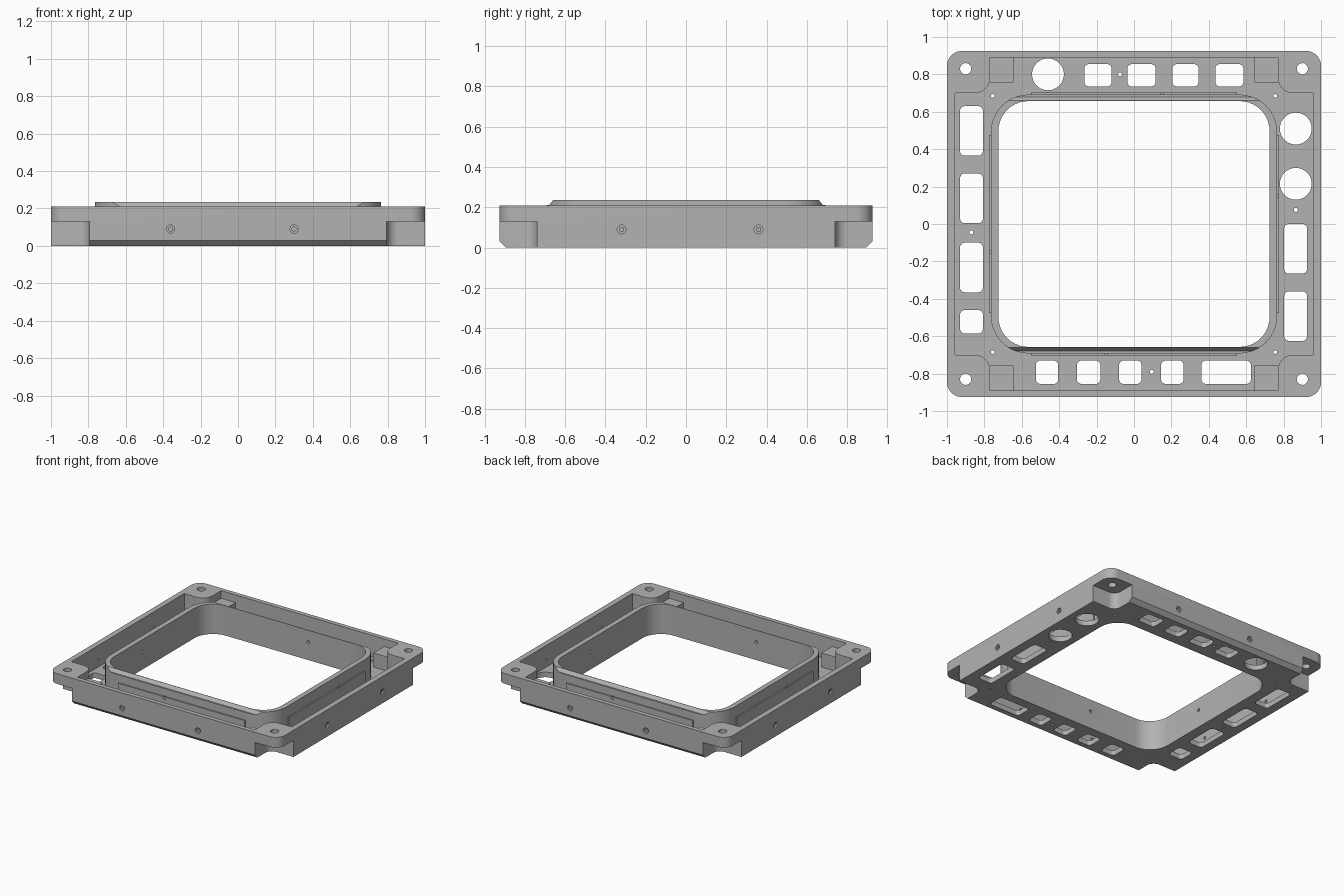
import bpy, bmesh, math
from mathutils import Vector

cube = bpy.data.objects.get("Cube")
if cube:
    bpy.data.objects.remove(cube, do_unlink=True)

WALL_TOP, RING_TOP, FLOOR = 0.21, 0.235, 0.04
QUADS = [(1, 1), (-1, 1), (-1, -1), (1, -1)]

metal = bpy.data.materials.new("grey metal")
metal.use_nodes = True
grey = (0.45, 0.45, 0.45, 1)
metal.diffuse_color = grey
metal.node_tree.nodes["Principled BSDF"].inputs["Base Color"].default_value = grey


def rounded(corners, steps=10):
    """Outline of right-angled corners (x, y, radius)."""
    out = []
    for i, (x, y, r) in enumerate(corners):
        p = Vector((x, y))
        if r == 0:
            out.append(p)
            continue
        d1 = (Vector(corners[i - 1][:2]) - p).normalized()
        d2 = (Vector(corners[(i + 1) % len(corners)][:2]) - p).normalized()
        c = p + (d1 + d2) * r
        for k in range(steps + 1):
            t = math.pi / 2 * k / steps
            out.append(c - r * (d2 * math.cos(t) + d1 * math.sin(t)))
    return out


def rect(x0, x1, y0, y1, r=0.0):
    return rounded([(x0, y0, r), (x1, y0, r), (x1, y1, r), (x0, y1, r)])


def centred(x, y, r=0.0):
    return rect(-x, x, -y, y, r)


def circle(x, y, r, n=32):
    return [Vector((x + r * math.cos(2 * math.pi * k / n),
                    y + r * math.sin(2 * math.pi * k / n))) for k in range(n)]


def mirrored(outline, sx, sy):
    return [Vector((p.x * sx, p.y * sy)) for p in outline]


AXES = {"z": lambda u, v, w: (u, v, w),
        "x": lambda u, v, w: (w, u, v),
        "y": lambda u, v, w: (u, w, v)}


def prisms(name, outlines, lo, hi, axis="z"):
    """One mesh of separate outlines extruded along an axis."""
    bm = bmesh.new()
    place = AXES[axis]
    for outline in outlines:
        a = [bm.verts.new(place(p.x, p.y, lo)) for p in outline]
        b = [bm.verts.new(place(p.x, p.y, hi)) for p in outline]
        bm.faces.new(a)
        bm.faces.new(b)
        for i in range(len(a)):
            bm.faces.new((a[i - 1], a[i], b[i], b[i - 1]))
    bmesh.ops.recalc_face_normals(bm, faces=bm.faces[:])
    mesh = bpy.data.meshes.new(name)
    bm.to_mesh(mesh)
    bm.free()
    mesh.materials.append(metal)
    obj = bpy.data.objects.new(name, mesh)
    bpy.context.collection.objects.link(obj)
    return obj


def combine(target, tool, operation="DIFFERENCE"):
    mod = target.modifiers.new(tool.name, "BOOLEAN")
    mod.operation, mod.solver, mod.object = operation, "EXACT", tool
    bpy.context.view_layer.objects.active = target
    bpy.ops.object.modifier_apply(modifier=mod.name)
    bpy.data.objects.remove(tool, do_unlink=True)


# Outer tray with a cavity that steps around the corner pillars
frame = prisms("tray_frame", [centred(1, 0.925, 0.08)], 0, WALL_TOP)
cavity = []
for sx, sy in QUADS:
    step = [(0.957, 0.70, 0), (0.77, 0.70, 0.08), (0.77, 0.89, 0)]
    step = [(x * sx, y * sy, r) for x, y, r in step]
    cavity += step if sx * sy > 0 else step[::-1]
combine(frame, prisms("cavity", [rounded(cavity)], FLOOR, 0.5))

# Rounded notches under the corners, and bolt holes through the ledges
notch = rounded([(0.795, 0.74, 0.06), (1.1, 0.74, 0), (1.1, 1.1, 0), (0.795, 1.1, 0)])
combine(frame, prisms("notches", [mirrored(notch, *q) for q in QUADS], -0.1, 0.13))
combine(frame, prisms("bolt_holes", [circle(0.9 * sx, 0.83 * sy, 0.03) for sx, sy in QUADS], -0.1, 0.5))

# Corner blocks inside the cavity
block = rect(0.645, 0.78, 0.757, 0.91)
combine(frame, prisms("corner_blocks", [mirrored(block, *q) for q in QUADS], 0.02, 0.15), "UNION")

# Inner ring with raised strips on its outside, then its opening
combine(frame, prisms("inner_ring", [centred(0.765, 0.692, 0.2)], 0.02, RING_TOP), "UNION")
combine(frame, prisms("side_strips", [centred(0.775, 0.475)], 0.02, 0.15), "UNION")
combine(frame, prisms("end_strips", [centred(0.55, 0.702)], 0.02, 0.15), "UNION")
combine(frame, prisms("opening", [centred(0.725, 0.657, 0.16)], -0.1, 0.5))

# Sloped top of the ring and chamfered lower edges at front and back
slope = [Vector(p) for p in ((0.66, RING_TOP), (0.66, 0.3), (0.8, 0.3), (0.8, 0.2105), (0.68, 0.2105))]
combine(frame, prisms("ring_slope", [slope, mirrored(slope, -1, 1)], -0.75, 0.75, "x"))
edge = [Vector(p) for p in ((0.885, -0.01), (0.965, -0.01), (0.965, 0.07))]
combine(frame, prisms("edge_chamfer", [edge, mirrored(edge, -1, 1)], -1.1, 1.1, "x"))

# Windows, round ports and small screw holes in the floor
holes = [rect(a, b, 0.735, 0.855, 0.025)
         for a, b in ((-0.265, -0.12), (-0.035, 0.115), (0.205, 0.345), (0.435, 0.585))]
holes += [rect(a, b, -0.855, -0.73, 0.025)
          for a, b in ((-0.525, -0.405), (-0.305, -0.18), (-0.08, 0.04), (0.145, 0.265), (0.36, 0.625))]
holes += [rect(-0.93, -0.808, a, b, 0.025)
          for a, b in ((0.365, 0.63), (0.005, 0.27), (-0.365, -0.10), (-0.585, -0.46))]
holes += [rect(0.803, 0.925, a, b, 0.025) for a, b in ((-0.265, 0), (-0.625, -0.36))]
holes += [circle(x, y, 0.085, 48) for x, y in ((-0.46, 0.80), (0.865, 0.51), (0.865, 0.215))]
holes += [circle(x, y, 0.011, 12) for x, y in ((-0.075, 0.80), (0.095, -0.79), (-0.87, -0.045), (0.865, 0.075))]
holes += [circle(0.755 * sx, 0.685 * sy, 0.01, 12) for sx, sy in QUADS]
combine(frame, prisms("floor_holes", holes, -0.1, 0.1))

# Counterbored screw holes in the outer walls, small holes in the ring
for s in (-1, 1):
    for axis, face, ring, spots in (("y", 0.925, 0.68, (0.36 * s, -0.30 * s)),
                                    ("x", 1.0, 0.745, (0.36 * s, -0.32 * s))):
        for r, depth in ((0.022, 0.012), (0.011, 0.07)):
            ends = sorted((s * (face - depth), s * (face + 0.05)))
            combine(frame, prisms("screw_holes", [circle(u, 0.09, r, 16) for u in spots], *ends, axis))
        ends = sorted((s * (ring - 0.05), s * (ring + 0.05)))
        combine(frame, prisms("ring_hole", [circle(0.15 * s, 0.14, 0.012, 16)], *ends, axis))

# Smooth the rounded corners, keep the machined edges sharp
bpy.ops.object.select_all(action="DESELECT")
frame.select_set(True)
bpy.context.view_layer.objects.active = frame
bpy.ops.object.shade_smooth_by_angle(angle=math.radians(30))
